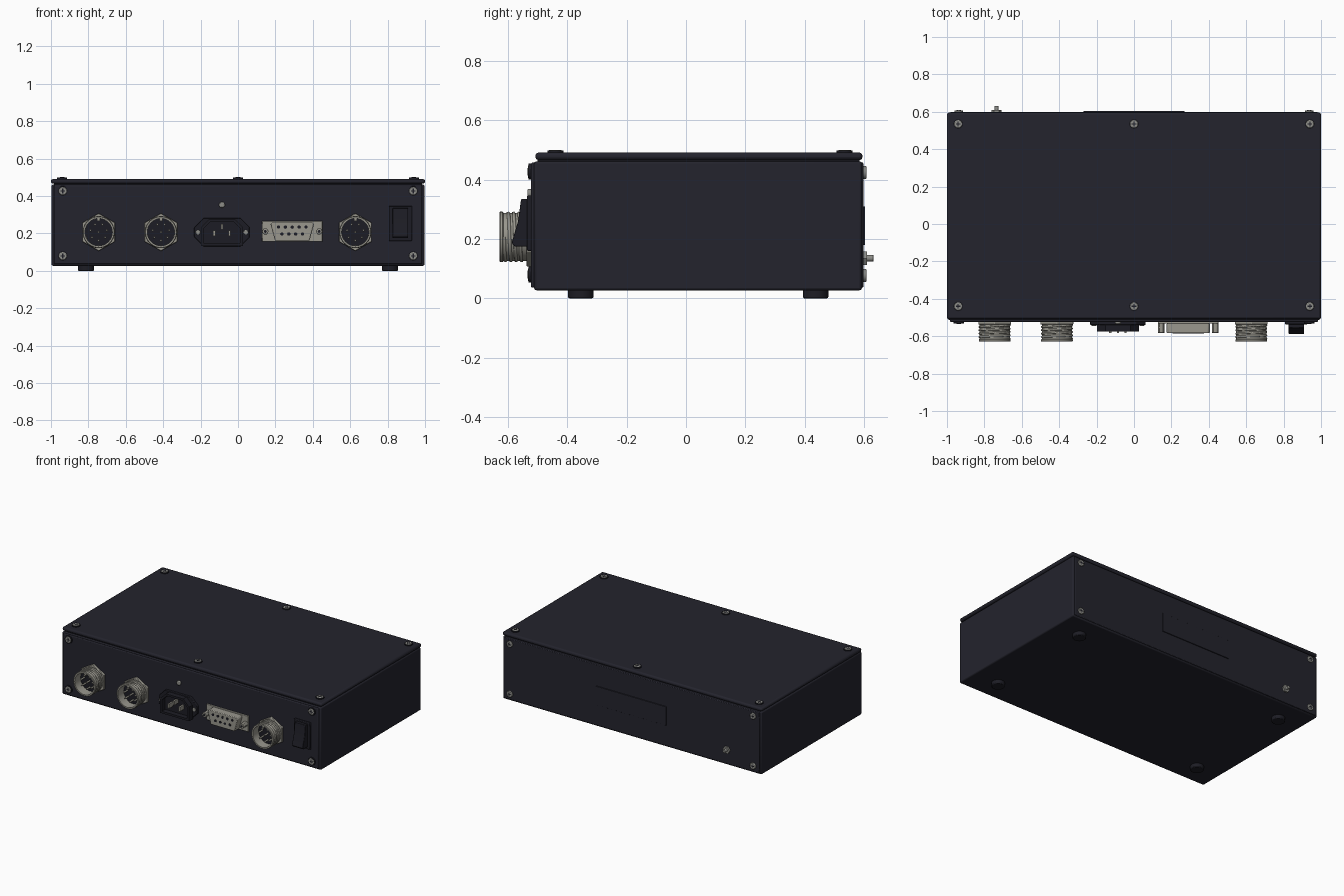
import bpy, bmesh, math
from mathutils import Vector

if "Cube" in bpy.data.objects:
    bpy.data.objects.remove(bpy.data.objects["Cube"])


def material(name, r, g, b):
    m = bpy.data.materials.new(name)
    m.diffuse_color = (r, g, b, 1)
    m.use_nodes = True
    m.node_tree.nodes["Principled BSDF"].inputs["Base Color"].default_value = m.diffuse_color
    return m


NAVY = material("navy_black_paint", 0.017, 0.017, 0.026)
BLACK = material("black_plastic", 0.012, 0.012, 0.018)
METAL = material("warm_grey_metal", 0.32, 0.31, 0.27)
STEEL = material("screw_steel", 0.27, 0.27, 0.25)


def finish(bm, name, mat, bevel=0.0, segments=2):
    bmesh.ops.recalc_face_normals(bm, faces=bm.faces[:])
    mesh = bpy.data.meshes.new(name)
    bm.to_mesh(mesh)
    bm.free()
    mesh.materials.append(mat)
    ob = bpy.data.objects.new(name, mesh)
    bpy.context.collection.objects.link(ob)
    if bevel:
        mod = ob.modifiers.new("edge_round", 'BEVEL')
        mod.width, mod.segments, mod.limit_method = bevel, segments, 'ANGLE'
    bpy.ops.object.select_all(action='DESELECT')
    ob.select_set(True)
    bpy.context.view_layer.objects.active = ob
    bpy.ops.object.shade_smooth_by_angle(angle=math.radians(35))
    return ob


def prism(name, outline, a, b, mat, axis='y', scale_b=1.0, bevel=0.0):
    """Extrude a 2D outline from a to b along axis; scale_b tapers the far end."""
    bm = bmesh.new()
    n = len(outline)
    cu, cv = sum(p[0] for p in outline) / n, sum(p[1] for p in outline) / n
    rings = []
    for d, s in ((a, 1.0), (b, scale_b)):
        pts = [(cu + (u - cu) * s, cv + (v - cv) * s) for u, v in outline]
        rings.append([bm.verts.new((u, d, v) if axis == 'y' else (u, v, d)) for u, v in pts])
    bm.faces.new(rings[0])
    bm.faces.new(rings[1])
    for i in range(n):
        j = (i + 1) % n
        bm.faces.new((rings[0][i], rings[0][j], rings[1][j], rings[1][i]))
    return finish(bm, name, mat, bevel)


def rect(u0, u1, v0, v1):
    return [(u0, v0), (u1, v0), (u1, v1), (u0, v1)]


def chamfered(u0, u1, v0, v1, c):
    return [(u0 + c, v0), (u1 - c, v0), (u1, v0 + c), (u1, v1 - c),
            (u1 - c, v1), (u0 + c, v1), (u0, v1 - c), (u0, v0 + c)]


def circle(u, v, r, n=24, turn=0.0):
    return [(u + r * math.cos(turn + 2 * math.pi * i / n),
             v + r * math.sin(turn + 2 * math.pi * i / n)) for i in range(n)]


def lathe(name, x, z, profile, mat, n=40):
    """Spin (radius, y) points about an axis parallel to y."""
    bm = bmesh.new()
    rows = [[bm.verts.new((u, y, v)) for u, v in circle(x, z, r, n)] for r, y in profile]
    for k in range(len(rows)):
        r0, r1 = rows[k], rows[(k + 1) % len(rows)]
        for i in range(n):
            j = (i + 1) % n
            bm.faces.new((r0[i], r0[j], r1[j], r1[i]))
    return finish(bm, name, mat)


def screw(name, u, v, base, out, axis, washer=True):
    """Cross-head screw sitting on a dark washer."""
    def at(t):
        return base + out * t
    if washer:
        prism(name + "_washer", circle(u, v, 0.027), at(-0.002), at(0.008), BLACK, axis)
    prism(name, circle(u, v, 0.022), at(-0.002), at(0.010), STEEL, axis, bevel=0.003)
    for w, h in ((0.013, 0.003), (0.003, 0.013)):
        prism(name + "_slot", rect(u - w, u + w, v - h, v + h), at(0.009), at(0.0106), BLACK, axis)


# Case: body, lid, front and back panels
prism("case_body", rect(-0.997, 0.997, -0.512, 0.593), 0.027, 0.462, NAVY, 'z', bevel=0.008)
prism("lid_seam", rect(-0.985, 0.985, -0.500, 0.585), 0.455, 0.470, BLACK, 'z')
prism("lid", rect(-1, 1, -0.508, 0.595), 0.466, 0.491, NAVY, 'z', bevel=0.010)
prism("front_panel", rect(-0.985, 0.985, 0.036, 0.458), -0.508, -0.523, NAVY, bevel=0.006)
prism("back_panel", rect(-0.985, 0.985, 0.036, 0.458), 0.588, 0.598, NAVY, bevel=0.004)
prism("back_name_plate", rect(-0.27, 0.27, 0.18, 0.31), 0.597, 0.604, NAVY, bevel=0.001)

# Feet
for x in (-0.813, 0.813):
    for y in (-0.355, 0.437):
        prism("foot", circle(x, y, 0.043, 32), 0.03, 0.0, BLACK, 'z', bevel=0.005)

# Case screws
for x in (-0.94, 0, 0.94):
    for y in (-0.44, 0.535):
        screw("lid_screw", x, y, 0.490, 1, 'z')
for x in (-0.937, 0.937):
    for z in (0.08, 0.427):
        screw("front_screw", x, z, -0.523, -1, 'y')
        screw("back_screw", x, z - 0.003, 0.598, 1, 'y', washer=False)

# Ground stud on the back
prism("stud_nut", circle(-0.735, 0.135, 0.026, 6), 0.596, 0.610, STEEL)
prism("ground_stud", circle(-0.735, 0.135, 0.011, 16), 0.596, 0.632, STEEL, bevel=0.002)


# Round threaded connectors
def thread(x, z):
    cu = bpy.data.curves.new("connector_thread", 'CURVE')
    cu.dimensions, cu.bevel_depth, cu.bevel_resolution = '3D', 0.006, 1
    steps, turns = 120, 4
    sp = cu.splines.new('POLY')
    sp.points.add(steps)
    for i, p in enumerate(sp.points):
        a = 2 * math.pi * turns * i / steps
        p.co = (x + 0.080 * math.cos(a), -0.541 - 0.072 * i / steps, z + 0.080 * math.sin(a), 1)
    cu.materials.append(METAL)
    ob = bpy.data.objects.new("connector_thread", cu)
    bpy.context.collection.objects.link(ob)
    bpy.ops.object.select_all(action='DESELECT')
    ob.select_set(True)
    bpy.context.view_layer.objects.active = ob
    bpy.ops.object.convert(target='MESH')


for x in (-0.745, -0.412, 0.627):
    z = 0.207
    prism("connector_nut", circle(x, z, 0.101, 6, math.pi / 6), -0.520, -0.537, METAL, bevel=0.003)
    lathe("connector_shell", x, z, [(0.081, -0.53), (0.081, -0.615), (0.085, -0.618), (0.085, -0.626),
                                    (0.082, -0.629), (0.073, -0.629), (0.073, -0.53)], METAL)
    thread(x, z)
    prism("connector_insert", circle(x, z, 0.073, 32), -0.53, -0.565, BLACK)
    prism("connector_key", rect(x - 0.008, x + 0.008, z + 0.060, z + 0.076), -0.56, -0.622, METAL)
    for u, v in [(x, z)] + circle(x, z, 0.045, 7, math.pi / 2 + math.pi / 7):
        prism("connector_pin", circle(u, v, 0.006, 10), -0.56, -0.605, METAL, bevel=0.002)

# Mains inlet: flange, hollow socket with cut top corners, three blades
X, Z = -0.086, 0.206
prism("inlet_flange", chamfered(X - 0.148, X + 0.148, Z - 0.076, Z + 0.076, 0.05), -0.520, -0.540, BLACK, bevel=0.003)


def socket(w, h, c):
    return [(X - w, Z - h), (X + w, Z - h), (X + w, Z + h - c),
            (X + w - c, Z + h), (X - w + c, Z + h), (X - w, Z + h - c)]


bm = bmesh.new()
rows = [[bm.verts.new((u, y, v)) for u, v in socket(*s)] for s, y in
        (((0.112, 0.072, 0.045), -0.535), ((0.112, 0.072, 0.045), -0.576),
         ((0.098, 0.058, 0.038), -0.576), ((0.098, 0.058, 0.038), -0.535))]
for k in range(4):
    for i in range(6):
        j = (i + 1) % 6
        bm.faces.new((rows[k][i], rows[k][j], rows[(k + 1) % 4][j], rows[(k + 1) % 4][i]))
finish(bm, "inlet_socket", BLACK)
for dx, dz in ((0, 0.030), (-0.041, -0.004), (0.041, -0.004)):
    prism("inlet_blade", rect(X + dx - 0.006, X + dx + 0.006, Z + dz - 0.015, Z + dz + 0.015), -0.535, -0.584, METAL)
for s in (-1, 1):
    prism("inlet_screw", circle(X + s * 0.128, Z, 0.013, 16), -0.535, -0.545, STEEL, bevel=0.002)

# Indicator above the inlet
prism("indicator", circle(X, 0.353, 0.016, 20), -0.520, -0.535, STEEL, bevel=0.005)

# Nine-way socket: flange, D-shaped shell, contacts and standoffs
X, Z = 0.290, 0.211
prism("data_flange", rect(X - 0.162, X + 0.162, Z - 0.055, Z + 0.055), -0.520, -0.533, METAL, bevel=0.003)
d_shape = [(X - 0.092, Z - 0.050), (X + 0.092, Z - 0.050), (X + 0.116, Z + 0.038),
           (X + 0.106, Z + 0.050), (X - 0.106, Z + 0.050), (X - 0.116, Z + 0.038)]
prism("data_shell", d_shape, -0.530, -0.584, METAL, bevel=0.004)
for count, dz in ((5, 0.023), (4, -0.014)):
    for i in range(count):
        x = X + (i - (count - 1) / 2) * 0.037
        prism("data_contact", circle(x, Z + dz, 0.009, 12), -0.580, -0.586, BLACK)
for s in (-1, 1):
    prism("data_standoff", circle(X + s * 0.144, Z, 0.018, 6), -0.530, -0.582, METAL, bevel=0.002)
    prism("standoff_hole", circle(X + s * 0.144, Z, 0.008, 12), -0.580, -0.5835, BLACK)

# Rocker switch: bezel, housing and tilted rocker
prism("switch_bezel", rect(0.806, 0.930, 0.160, 0.347), -0.520, -0.536, BLACK, bevel=0.004)
rocker = [(-0.532, 0.175), (-0.578, 0.175), (-0.588, 0.187), (-0.566, 0.260), (-0.556, 0.335), (-0.532, 0.335)]
bm = bmesh.new()
ends = [[bm.verts.new(Vector((x, y, z))) for y, z in rocker] for x in (0.826, 0.910)]
bm.faces.new(ends[0])
bm.faces.new(ends[1])
for i in range(6):
    j = (i + 1) % 6
    bm.faces.new((ends[0][i], ends[0][j], ends[1][j], ends[1][i]))
finish(bm, "switch_rocker", BLACK, 0.003)
